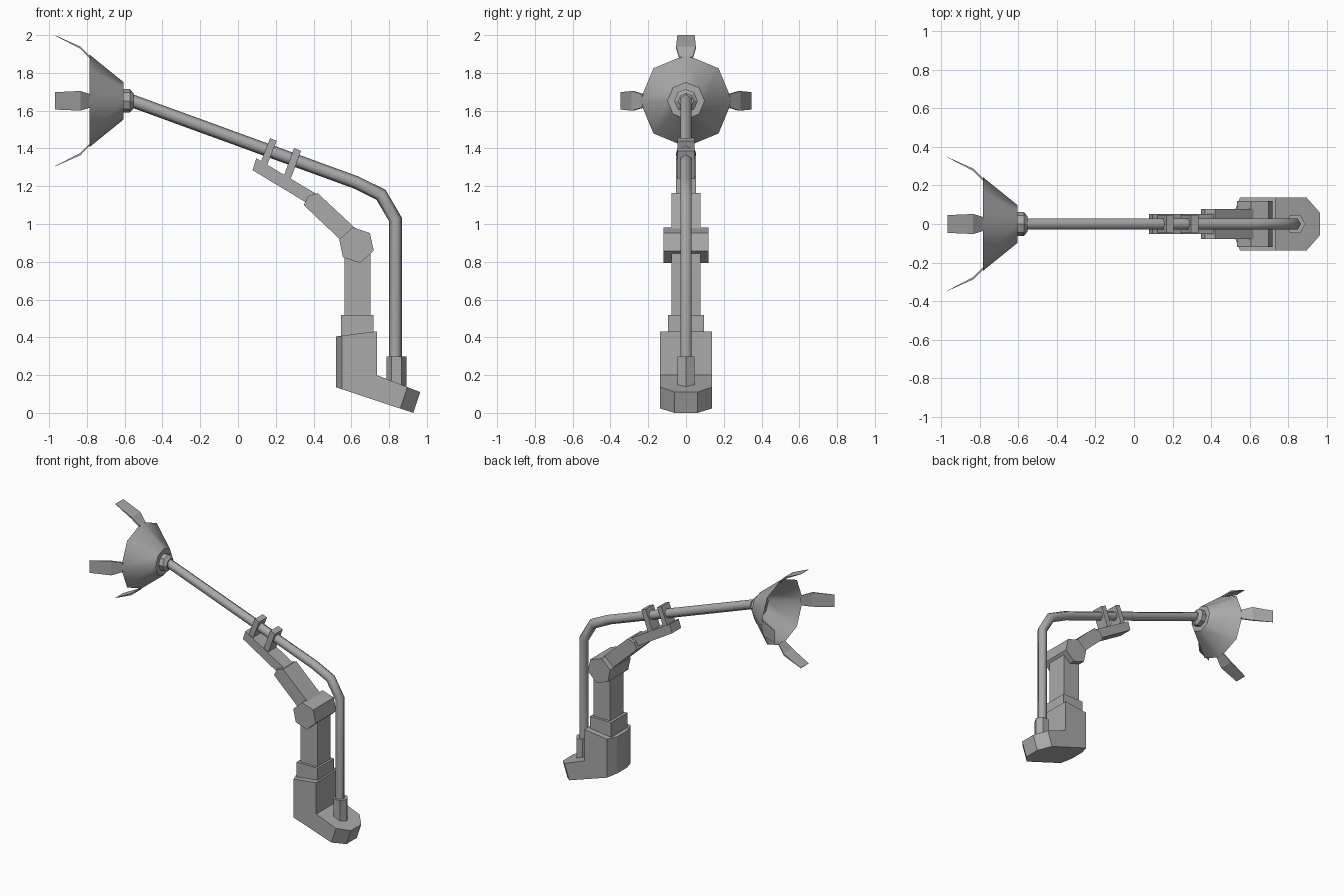
import bpy, bmesh, math
from mathutils import Vector

cube = bpy.data.objects.get("Cube")
if cube:
    bpy.data.objects.remove(cube)

GREY = (0.4, 0.4, 0.4, 1)
metal = bpy.data.materials.new("grey_metal")
metal.use_nodes = True
metal.diffuse_color = GREY
metal.node_tree.nodes["Principled BSDF"].inputs["Base Color"].default_value = GREY


def finish(name, bm, smooth=0):
    bmesh.ops.recalc_face_normals(bm, faces=bm.faces)
    mesh = bpy.data.meshes.new(name)
    bm.to_mesh(mesh)
    bm.free()
    mesh.materials.append(metal)
    ob = bpy.data.objects.new(name, mesh)
    bpy.context.collection.objects.link(ob)
    if smooth:
        bpy.ops.object.select_all(action="DESELECT")
        ob.select_set(True)
        bpy.context.view_layer.objects.active = ob
        bpy.ops.object.shade_smooth_by_angle(angle=math.radians(smooth))
    return ob


def prism(profile, half):
    """Side profile (x, z) extruded evenly to both sides of y = 0."""
    bm = bmesh.new()
    face = bm.faces.new([bm.verts.new((x, -half, z)) for x, z in profile])
    new = bmesh.ops.extrude_face_region(bm, geom=[face])["geom"]
    verts = [v for v in new if isinstance(v, bmesh.types.BMVert)]
    bmesh.ops.translate(bm, verts=verts, vec=(0, 2 * half, 0))
    return bm


def tube(name, path, sides, smooth=0, caps=(True, True)):
    """Polygonal tube along (x, z, radius) points, with mitred bends."""
    bm = bmesh.new()
    pts = [Vector((x, 0, z)) for x, z, r in path]
    rings = []
    for i, p in enumerate(pts):
        before = (p - pts[i - 1]).normalized() if i else None
        after = (pts[i + 1] - p).normalized() if i + 1 < len(pts) else None
        before, after = before or after, after or before
        t = (before + after).normalized()
        out = t.cross(Vector((0, 1, 0))) / t.dot(before)
        r = path[i][2]
        angles = [math.tau * k / sides for k in range(sides)]
        rings.append([bm.verts.new(p + out * r * math.cos(a)
                                   + Vector((0, r * math.sin(a), 0))) for a in angles])
    for a, b in zip(rings, rings[1:]):
        for k in range(sides):
            n = (k + 1) % sides
            bm.faces.new((a[k], a[n], b[n], b[k]))
    for ring, cap in zip((rings[0], rings[-1]), caps):
        if cap:
            bm.faces.new(ring)
    return finish(name, bm, smooth)


# Base: L-shaped block with chamfered heel and toe
base = prism([(.52, .405), (.735, .432), (.735, .2), (.965, .11),
              (.928, 0), (.55, .125), (.52, .135)], .137)
heel = (Vector((.55, .137, 0)), Vector((.52, .06, 0)), Vector((0, 0, 1)))
toe = (Vector((.897, .137, .137)), Vector((.965, .06, .11)), Vector((.037, 0, .11)))
for a, b, edge in (heel, toe):
    for side in (1, -1):
        flip = Vector((1, side, 1))
        normal = ((b - a) * flip).cross(edge).normalized()
        if normal.y * side < 0:
            normal.negate()
        bmesh.ops.bisect_plane(base, geom=base.verts[:] + base.edges[:] + base.faces[:],
                               plane_co=a * flip, plane_no=normal, clear_outer=True)
        bmesh.ops.holes_fill(base, edges=[e for e in base.edges if e.is_boundary])
finish("base", base)

# Lower arm
finish("column_collar", prism([(.545, .38), (.718, .38), (.718, .517), (.545, .517)], .095))
finish("column", prism([(.565, .5), (.702, .5), (.702, .88), (.565, .88)], .077))

# Elbow joint: hexagonal drum
finish("elbow_joint", prism([(.627 + .096 * math.cos(math.radians(42 + 60 * k)),
                              .888 + .096 * math.sin(math.radians(42 + 60 * k)))
                             for k in range(6)], .12))

# Upper arm
finish("upper_arm", prism([(.348, 1.1), (.37, 1.147), (.422, 1.163),
                           (.64, .96), (.57, .89)], .077))
finish("support_plate", prism([(.077, 1.285), (.097, 1.348), (.43, 1.15), (.4, 1.09)], .053))

# Clamps holding the pole
finish("outer_clamp", prism([(.17, 1.455), (.205, 1.44), (.15, 1.3), (.115, 1.315)], .046))
finish("inner_clamp", prism([(.297, 1.402), (.334, 1.387), (.272, 1.22), (.235, 1.235)], .046))

# Pole and its socket
tube("pole_socket", [(.838, .13, .053), (.838, .298, .053)], 6)
tube("pole", [(.833, .2, .034), (.833, 1.025, .034), (.757, 1.155, .034),
              (.625, 1.22, .034), (-.575, 1.657, .034)], 6, 62)

# Lamp head: collar and open shade
tube("shade_collar", [(-.553, 1.652, .04), (-.572, 1.652, .062), (-.615, 1.652, .062)], 8)
tube("shade", [(-.605, 1.652, .098), (-.785, 1.652, .244)], 8, 40, (True, False))

# Four bent fins around the rim: (x, distance from axis, half width, thickness)
FIN = [(-.78, .232, .035, .012), (-.835, .288, .052, .012), (-.97, .348, .046, .002)]
for i, name in enumerate(("top_fin", "left_fin", "bottom_fin", "right_fin")):
    a = i * math.pi / 2
    radial = Vector((0, math.sin(a), math.cos(a)))
    across = Vector((0, math.cos(a), -math.sin(a)))
    bm = bmesh.new()
    rings = []
    for x, r, w, t in FIN:
        rings.append([bm.verts.new(Vector((x, 0, 1.652)) + radial * (r + dr) + across * s)
                      for s, dr in ((-w, 0), (w, 0), (w, -t), (-w, -t))])
    for p, q in zip(rings, rings[1:]):
        for k in range(4):
            n = (k + 1) % 4
            bm.faces.new((p[k], p[n], q[n], q[k]))
    bm.faces.new(rings[0])
    bm.faces.new(rings[-1])
    finish(name, bm)
